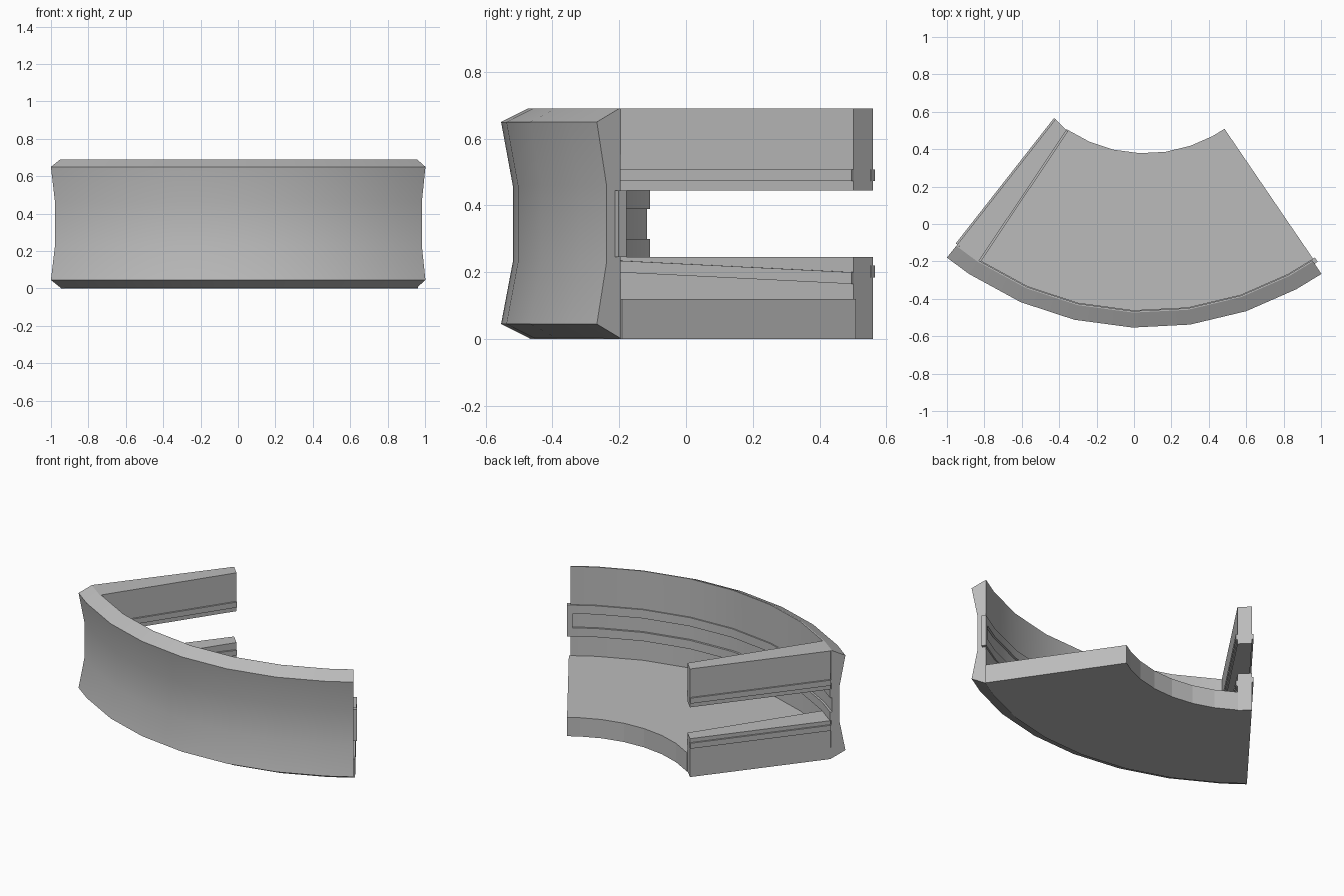
import bpy, bmesh, math
from mathutils import Vector

cube = bpy.data.objects.get("Cube")
if cube:
    bpy.data.objects.remove(cube)

grey = bpy.data.materials.new("plain_grey")
grey.use_nodes = True
tone = (0.5, 0.5, 0.5, 1)
grey.diffuse_color = tone
grey.node_tree.nodes["Principled BSDF"].inputs["Base Color"].default_value = tone

CENTRE = Vector((0.06, 1.13))
HEIGHT = 0.69


def polar(r, deg):
    a = math.radians(deg)
    return CENTRE + Vector((r * math.sin(a), -r * math.cos(a)))


def loft(name, sections, smooth=False):
    """Skin a list of matching closed sections and cap both ends."""
    bm = bmesh.new()
    rings = [[bm.verts.new(p) for p in s] for s in sections]
    n = len(rings[0])
    for a, b in zip(rings, rings[1:]):
        for i in range(n):
            j = (i + 1) % n
            bm.faces.new((a[i], a[j], b[j], b[i]))
    bm.faces.new(rings[0])
    bm.faces.new(rings[-1])
    bmesh.ops.recalc_face_normals(bm, faces=bm.faces)
    mesh = bpy.data.meshes.new(name)
    bm.to_mesh(mesh)
    bm.free()
    mesh.materials.append(grey)
    obj = bpy.data.objects.new(name, mesh)
    bpy.context.collection.objects.link(obj)
    if smooth:
        bpy.ops.object.select_all(action='DESELECT')
        obj.select_set(True)
        bpy.context.view_layer.objects.active = obj
        bpy.ops.object.shade_smooth_by_angle(angle=math.radians(20))
    return obj


def sweep(name, profile, angles, smooth=False):
    """Sweep a radius-height profile around the centre."""
    return loft(name, [[(*polar(r, a), z) for r, z in profile] for a in angles], smooth)


def prism(name, outline, z0, z1):
    return loft(name, [[(p[0], p[1], z) for p in outline] for z in (z0, z1)])


# Curved outer wall: waisted outside, ribbed channel inside
wall_profile = [
    (1.595, 0), (1.685, 0.045), (1.65, 0.23), (1.65, 0.46), (1.685, 0.65),
    (1.605, HEIGHT), (1.597, HEIGHT),
    (1.6, 0.445), (1.592, 0.445), (1.592, 0.39), (1.605, 0.39),
    (1.605, 0.30), (1.592, 0.30), (1.592, 0.245), (1.6, 0.245)]
bends = [-34, -23.3, -13, -2.3, 8.2, 18.7, 28.6]
sweep("outer_wall", wall_profile, [-39] + bends + [34], smooth=True)

# Small tongue continuing the channel past the open end
sweep("end_tongue", [(1.592, 0.245), (1.62, 0.245), (1.62, 0.445), (1.592, 0.445)], [33.5, 34.7])

# Floor slab
sweep("floor_slab", [(0.752, 0), (1.6, 0), (1.6, 0.12), (0.752, 0.12)], bends + [34.3])

# Side wall: lower and upper rails with an open slot between them
inner_back, inner_front = polar(0.757, -33.8), polar(1.602, -33.8)
outer_back, outer_front = Vector((-0.42, 0.56)), Vector((-0.945, -0.11))
side_outline = [inner_back, inner_front, outer_front, outer_back]
prism("lower_side_wall", side_outline, 0, 0.245)
prism("upper_side_wall", side_outline, 0.445, HEIGHT)


# Thin guide ridges along both faces of the side wall
def ridge(name, back, front, side, back_z, front_z, rise=0.035):
    along = (back - front).normalized()
    out = Vector((-along.y, along.x)) * side
    ends = []
    for p, z in ((back, back_z), (front, front_z)):
        near, far = p - out * 0.01, p + out * 0.01
        ends.append([(*near, z), (*far, z), (*far, z + rise), (*near, z + rise)])
    loft(name, ends)


ridge("upper_outer_ridge", outer_back, outer_front, 1, 0.473, 0.473)
ridge("lower_outer_ridge", outer_back, outer_front, 1, 0.185, 0.185)
ridge("upper_inner_ridge", inner_back, inner_front, -1, 0.473, 0.473)
ridge("lower_inner_ridge", inner_back, inner_front, -1, 0.165, 0.2)
